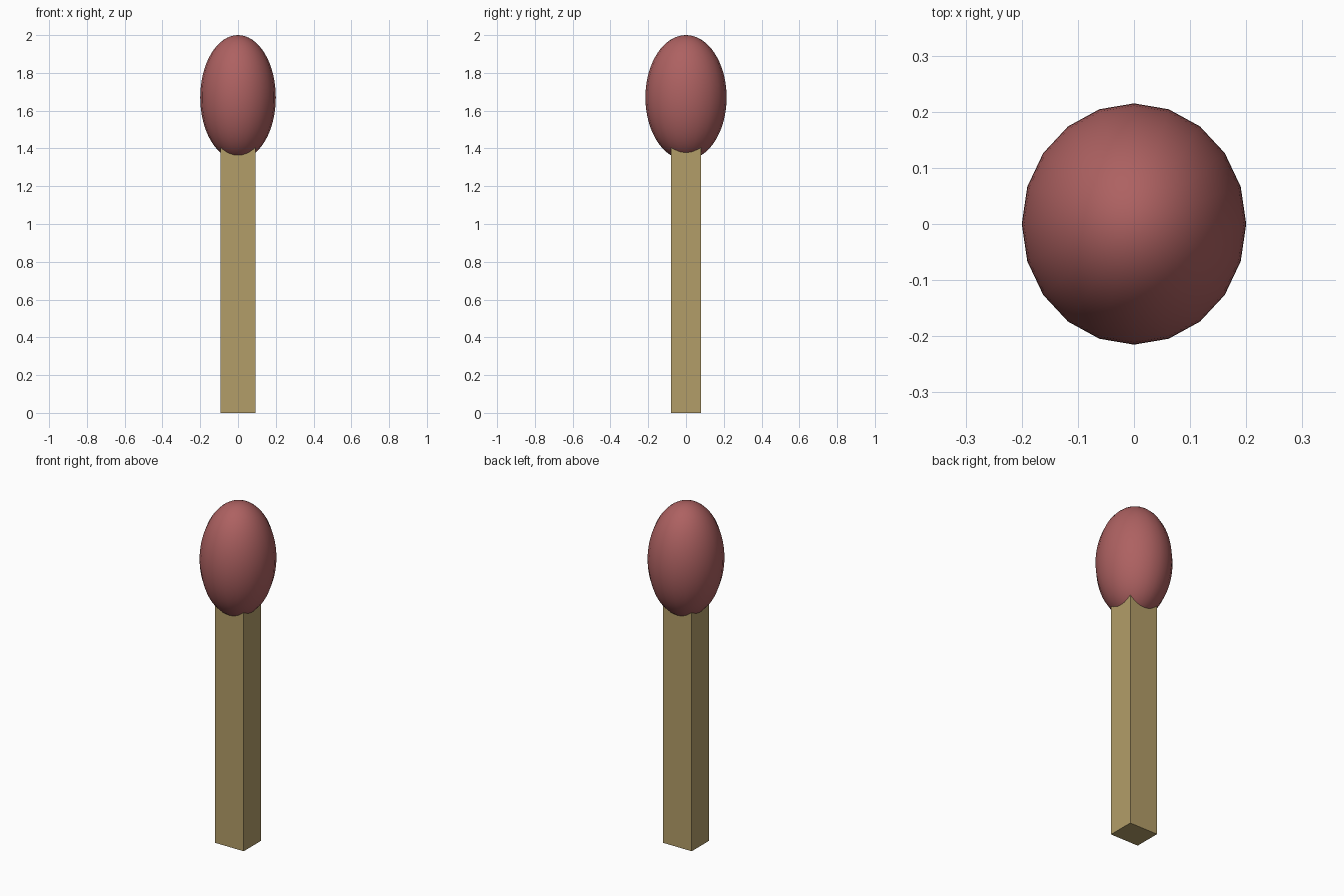
import bpy

if "Cube" in bpy.data.objects:
    bpy.data.objects.remove(bpy.data.objects["Cube"])


def colour(obj, name, rgb):
    mat = bpy.data.materials.new(name)
    mat.diffuse_color = (*rgb, 1)
    mat.use_nodes = True
    mat.node_tree.nodes["Principled BSDF"].inputs["Base Color"].default_value = mat.diffuse_color
    obj.data.materials.append(mat)


# Square wooden stick, its top end buried in the head
STICK_TOP = 1.5
bpy.ops.mesh.primitive_cube_add(size=1, location=(0, 0, STICK_TOP / 2))
stick = bpy.context.object
stick.name = "stick"
stick.scale = (0.186, 0.16, STICK_TOP)
bpy.ops.object.transform_apply(location=False, rotation=False, scale=True)
colour(stick, "wood", (0.45, 0.34, 0.14))

# Egg-shaped striking head
bpy.ops.mesh.primitive_uv_sphere_add(segments=20, ring_count=32, radius=1,
                                     location=(0, 0, 1.67))
head = bpy.context.object
head.name = "match_head"
head.scale = (0.2, 0.215, 0.33)
bpy.ops.object.transform_apply(location=False, rotation=False, scale=True)
bpy.ops.object.shade_smooth()
colour(head, "red_head", (0.42, 0.12, 0.12))
